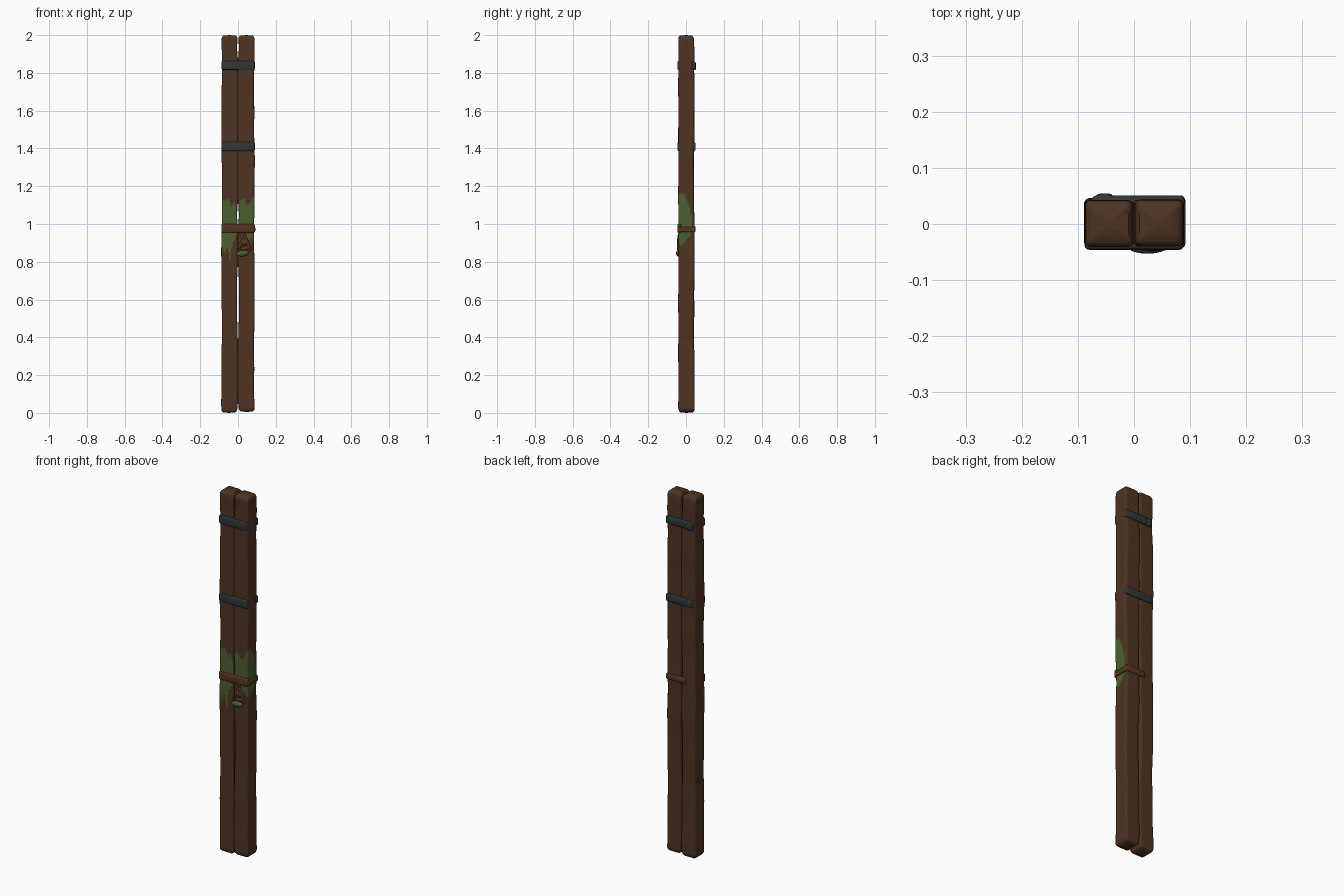
import bpy, bmesh, math, random
from mathutils import Vector

random.seed(4)
cube = bpy.data.objects.get("Cube")
if cube:
    bpy.data.objects.remove(cube, do_unlink=True)


def material(name, r, g, b):
    m = bpy.data.materials.new(name)
    m.use_nodes = True
    m.diffuse_color = (r, g, b, 1)
    bsdf = m.node_tree.nodes["Principled BSDF"]
    bsdf.inputs["Base Color"].default_value = (r, g, b, 1)
    bsdf.inputs["Roughness"].default_value = 0.9
    return m


WOOD = material("dark wood", 0.075, 0.034, 0.017)
MOSS = material("moss green", 0.072, 0.115, 0.027)
IRON = material("dark iron", 0.032, 0.038, 0.037)
LEATHER = material("red brown leather", 0.095, 0.034, 0.016)


def finish(name, bm, mats, angle=40):
    bmesh.ops.recalc_face_normals(bm, faces=bm.faces)
    me = bpy.data.meshes.new(name)
    bm.to_mesh(me)
    bm.free()
    ob = bpy.data.objects.new(name, me)
    bpy.context.collection.objects.link(ob)
    for m in mats:
        me.materials.append(m)
    bpy.ops.object.select_all(action='DESELECT')
    ob.select_set(True)
    bpy.context.view_layer.objects.active = ob
    bpy.ops.object.shade_smooth_by_angle(angle=math.radians(angle))
    return ob


def lerp_points(points, t):
    for (a, va), (b, vb) in zip(points, points[1:]):
        if a <= t <= b:
            return va + (vb - va) * (t - a) / (b - a)
    return points[0][1] if t < points[0][0] else points[-1][1]


# Moss outline, measured along the front and round the +x side
MOSS_TOP = [(-.09, 1.14), (-.07, 1.12), (-.05, 1.14), (-.035, 1.09), (-.02, 1.12), (0, 1.04),
            (.01, 1.12), (.03, 1.14), (.05, 1.1), (.075, 1.13), (.09, 1.17), (.12, 1.16),
            (.15, 1.08), (.165, .98)]
MOSS_LOW = [(-.09, .9), (-.07, .85), (-.055, .88), (-.04, .81), (-.03, .9), (0, .95),
            (.03, .96), (.05, .9), (.07, .93), (.09, .88), (.12, .9), (.15, .94), (.165, .98)]
# Width of the slot between the posts by height
SLOT = [(0, .006), (.06, 0), (.35, 0), (.55, .006), (.68, .006), (.82, -.001), (.96, .001),
        (1.05, .005), (1.14, -.001), (1.85, -.001), (1.93, .005), (2, .002)]


def is_mossy(c):
    if c.y < -.03:
        u = c.x
    elif c.x > .075 and c.y < .035:
        u = .088 + c.y + .04
    else:
        return False
    return lerp_points(MOSS_LOW, u) < c.z < lerp_points(MOSS_TOP, u)


def outline(n, r):
    """Unit square outline with n cuts per side and softened corners."""
    pts = []
    for side in range(4):
        for i in range(n):
            p = Vector((-1 + 2 * i / n, -1))
            core = Vector((max(-1 + r, min(1 - r, p.x)), -1 + r))
            d = p - core
            if abs(p.x) > 1 - r:
                p = core + d.normalized() * r
            for _ in range(side):
                p = Vector((-p.y, p.x))
            pts.append(p)
    return pts


# Wooden posts with hewn, wavering edges
def post(name, side, z0, z1, phase):
    bm = bmesh.new()
    shape = outline(12, .2)
    steps = 240
    rings = []
    for k in range(steps + 1):
        t = k / steps
        z = z0 + (z1 - z0) * t
        end = min(z - z0, z1 - z)
        trim = .008 * max(0, 1 - end / .016) ** 2
        inner = lerp_points(SLOT, z)
        outer = .0865 + .0015 * math.sin(9 * z + phase) + .001 * math.sin(23 * z + phase)
        front = -.04 + .0012 * math.sin(11 * z + phase * 2)
        back = .0435 + .0018 * math.sin(8 * z + phase * 3) + .001 * math.sin(27 * z)
        cx, hx = side * (outer + inner) / 2, (outer - inner) / 2 - trim
        cy, hy = (front + back) / 2, (back - front) / 2 - trim
        rings.append([bm.verts.new((cx + p.x * hx, cy + p.y * hy, z)) for p in shape])
    n = len(shape)
    for a, b in zip(rings, rings[1:]):
        for i in range(n):
            j = (i + 1) % n
            f = bm.faces.new((a[i], a[j], b[j], b[i]))
            f.material_index = int(is_mossy(f.calc_center_median()))
    # Slightly domed ends
    for ring, rise in ((rings[0], -.003), (rings[-1], .003)):
        mid = sum((v.co for v in ring), Vector()) / n
        mid.z += rise
        tip = bm.verts.new(mid)
        for i in range(n):
            bm.faces.new((ring[i], ring[(i + 1) % n], tip))
    finish(name, bm, (WOOD, MOSS), 50)


post("right_post", -1, .003, 1.997, .6)
post("left_post", 1, .008, 1.997, 2.3)


# Bands: boxes with rounded edges
def band(name, x, y, z, mat, bevel=.006, tilt=0):
    bm = bmesh.new()
    bmesh.ops.create_cube(bm, size=1)
    for v in bm.verts:
        lo_hi = [(a, b)[int(c > 0)] for (a, b), c in zip((x, y, z), v.co)]
        v.co = lo_hi
        v.co.z += tilt * v.co.x
    bmesh.ops.bevel(bm, geom=bm.edges[:], offset=bevel, segments=3, profile=.5, affect='EDGES')
    return finish(name, bm, (mat,), 60)


for label, z in (("upper", 1.84), ("middle", 1.41)):
    band(label + "_band_front", (-.087, .087), (-.045, -.025), (z - .024, z + .024), IRON, .007)
    band(label + "_band_back", (-.075, .09), (.03, .0505), (z - .021, z + .021), IRON, .007)
band("upper_band_end", (-.07, -.035), (.035, .054), (1.815, 1.855), IRON, .009)
band("middle_band_side", (.07, .0895), (.027, .049), (1.395, 1.425), IRON)

# Leather tie around the middle
band("tie_front", (-.088, .089), (-.046, -.025), (.953, 1.0), LEATHER, .008)
band("tie_side", (.07, .0915), (-.042, .048), (.957, .985), LEATHER, .006)
band("tie_back", (-.03, .09), (.03, .051), (.958, .99), LEATHER, .007)


# Knot, loose ends and mossy tip
def lump(name, centre, size, mat, turn=0):
    bm = bmesh.new()
    bmesh.ops.create_uvsphere(bm, u_segments=14, v_segments=8, radius=1)
    for v in bm.verts:
        x, z = v.co.x * size[0], v.co.z * size[2]
        c, s = math.cos(turn), math.sin(turn)
        v.co = Vector(centre) + Vector((x * c - z * s, v.co.y * size[1], x * s + z * c))
    finish(name, bm, (mat,), 60)


lump("knot", (.035, -.041, .905), (.02, .008, .018), LEATHER)
lump("knot_strand_left", (.02, -.04, .905), (.008, .007, .05), LEATHER, -.45)
lump("knot_strand_right", (.05, -.04, .9), (.009, .007, .05), LEATHER, .35)
lump("knot_tail", (.04, -.04, .872), (.032, .008, .011), LEATHER, .2)
lump("mossy_tip", (.024, -.042, .845), (.034, .011, .016), MOSS, .12)
